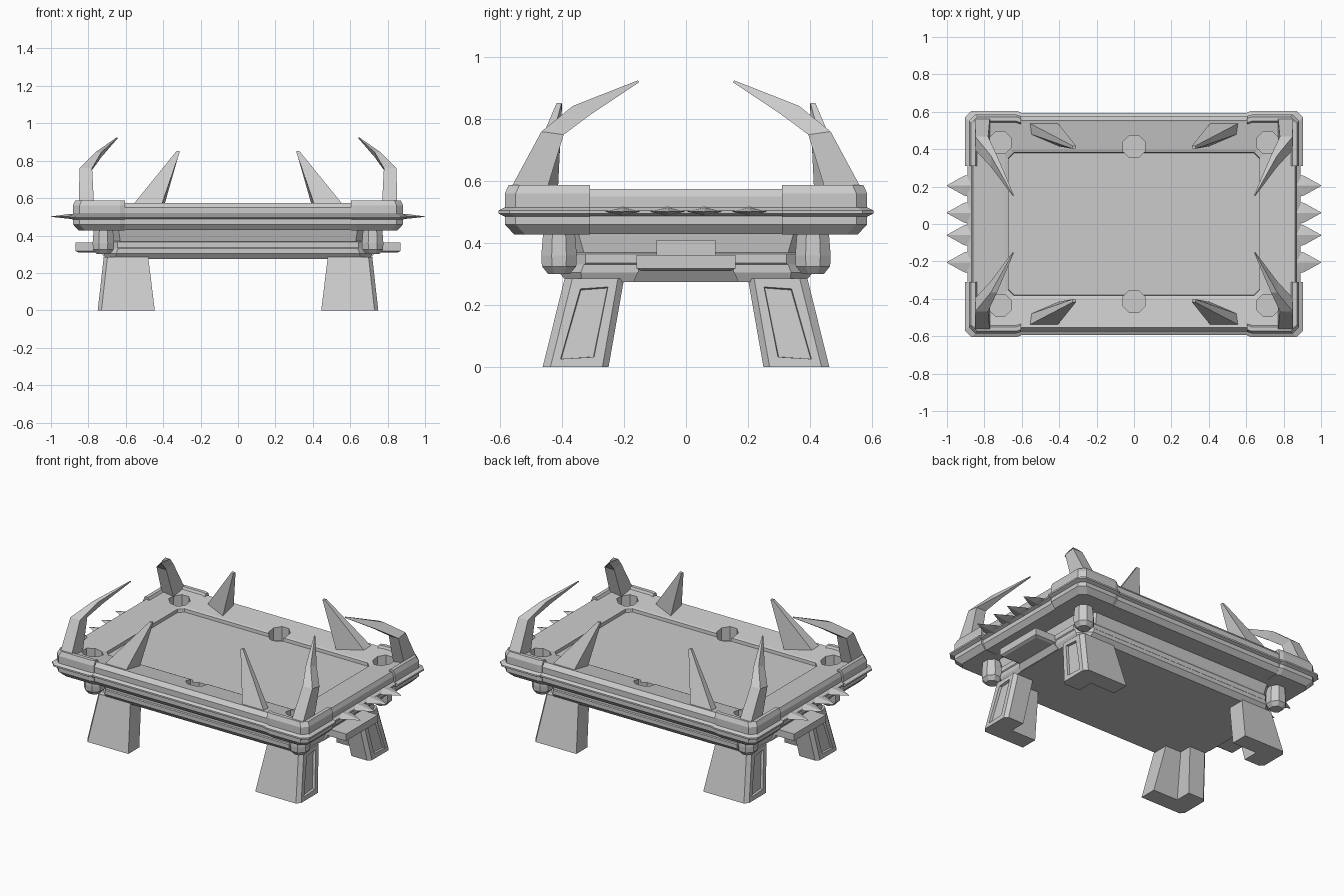
import bpy, bmesh
from math import cos, sin, pi

if "Cube" in bpy.data.objects:
    bpy.data.objects.remove(bpy.data.objects["Cube"])


def finish(name, bm):
    bmesh.ops.recalc_face_normals(bm, faces=bm.faces[:])
    me = bpy.data.meshes.new(name)
    bm.to_mesh(me)
    bm.free()
    ob = bpy.data.objects.new(name, me)
    bpy.context.collection.objects.link(ob)
    return ob


def loft(bm, rings):
    """Skin a stack of equal-length closed rings; returns the side faces ring by ring."""
    vs = [[bm.verts.new(p) for p in r] for r in rings]
    n = len(vs[0])
    sides = []
    for a, b in zip(vs, vs[1:]):
        for i in range(n):
            j = (i + 1) % n
            sides.append(bm.faces.new((a[i], a[j], b[j], b[i])))
    bm.faces.new(vs[0][::-1])
    bm.faces.new(vs[-1])
    return sides


def rect(hx, hy, z, c=0.03):
    """Rectangle ring with clipped corners."""
    return [(hx - c, hy, z), (hx, hy - c, z), (hx, c - hy, z), (hx - c, -hy, z),
            (c - hx, -hy, z), (-hx, c - hy, z), (-hx, hy - c, z), (c - hx, hy, z)]


def octagon(x, y, z, r):
    return [(x + r * cos(pi * (k + .5) / 4), y + r * sin(pi * (k + .5) / 4), z) for k in range(8)]


def flip(rings, sx, sy):
    return [[(sx * x, sy * y, z) for x, y, z in r] for r in rings]


def build(name, rings):
    bm = bmesh.new()
    loft(bm, rings)
    return finish(name, bm)


def box(name, x0, x1, y0, y1, z0, z1):
    return build(name, [[(x0, y0, z), (x1, y0, z), (x1, y1, z), (x0, y1, z)] for z in (z0, z1)])


# table top: outer rail profile, sloping cushions and the sunken playing bed
table_top = build("table_top", [
    rect(.845, .55, .43), rect(.87, .575, .46), rect(.87, .575, .487),
    rect(.89, .593, .495), rect(.89, .593, .505), rect(.872, .575, .515),
    rect(.872, .575, .55), rect(.86, .553, .575), rect(.85, .543, .573),
    rect(.69, .395, .55), rect(.672, .382, .545), rect(.67, .38, .525)])

# six pockets cut as octagonal wells
bm = bmesh.new()
for sy in (1, -1):
    for x, y in ((-.715, .435), (0, .415), (.715, .435)):
        loft(bm, [octagon(x, sy * y, .475, .064), octagon(x, sy * y, .65, .064)])
cutter = finish("pocket_cutter", bm)
cutter.hide_render = True
mod = table_top.modifiers.new("pockets", 'BOOLEAN')
mod.operation, mod.solver, mod.object = 'DIFFERENCE', 'EXACT', cutter
bpy.context.view_layer.objects.active = table_top
bpy.ops.object.modifier_apply(modifier=mod.name)
bpy.data.objects.remove(cutter)

# lower cabinet with clipped corners, stepped in towards the floor
build("cabinet", [rect(.705, .385, .275, .05), rect(.72, .41, .305, .07), rect(.72, .41, .33, .08),
                  rect(.725, .405, .335, .08), rect(.725, .405, .365, .08),
                  rect(.71, .41, .37, .08), rect(.72, .43, .44, .08)])

# corner guard section as (inset from outer edge, height)
guard = [(.13, .428), (.05, .428), (.02, .46), (.02, .485), (0, .495), (0, .505),
         (.02, .515), (.02, .56), (.032, .587), (.055, .587), (.07, .56)]
# horn section as (x in, x out, y in, z in, y out, z out)
horn = [(.77, .85, .455, .555, .572, .565), (.78, .848, .395, .75, .467, .76),
        (.732, .765, .305, .817, .365, .843), (.643, .648, .15, .92, .156, .925)]


def leg_ring(x0, x1, y0, y1, z):
    t = .13
    return [(x0, y1, z), (x1 - .02, y1, z), (x1, y1 - .025, z), (x1, y0 + .02, z),
            (x1 - .02, y0, z), (x1 - t, y0, z), (x1 - t, y1 - t + .02, z), (x0, y1 - t + .02, z)]


for sx in (1, -1):
    side = "right" if sx > 0 else "left"
    for sy in (1, -1):
        tag = ("back_" if sy > 0 else "front_") + side

        # corner guard wrapped round the outside of the rail
        stations = []
        for k in range(5):
            ring = []
            for d, z in guard:
                hx, hy, c = .903 - d, .605 - d, .035
                ring.append([(.605, hy - .008, z), (.63, hy, z), (hx - c, hy, z),
                             (hx, hy - c, z), (hx, .31, z)][k])
            stations.append(ring)
        build("corner_guard_" + tag, flip(stations, sx, sy))

        # curved corner horn
        build("horn_" + tag, flip([[(a, yi, zi), (b, yi, zi), (b, yo, zo), (a, yo, zo)]
                                   for a, b, yi, zi, yo, zo in horn], sx, sy))

        # straight spike leaning inwards on the long rail
        build("rail_spike_" + tag, flip([
            [(.40, .415, .54), (.565, .485, .54), (.565, .542, .56), (.41, .542, .56)],
            [(.312, .40, .85), (.328, .402, .852), (.328, .418, .852), (.31, .418, .85)]], sx, sy))

        # faceted knob under the corner
        build("corner_knob_" + tag, flip([
            octagon(.72, .41, .30, .038), octagon(.72, .41, .325, .06),
            octagon(.72, .41, .36, .062), octagon(.72, .41, .44, .055)], sx, sy))

        # L-shaped splayed leg with a recessed end panel
        bm = bmesh.new()
        faces = loft(bm, flip([leg_ring(.445, .75, .25, .463, 0),
                               leg_ring(.48, .718, .20, .392, .285)], sx, sy))
        bmesh.ops.recalc_face_normals(bm, faces=bm.faces[:])
        panel = [faces[2]]
        bmesh.ops.inset_individual(bm, faces=panel, thickness=.042, depth=0)
        bmesh.ops.inset_individual(bm, faces=panel, thickness=.003, depth=-.015)
        finish("leg_" + tag, bm)

        # flat teeth along the end rail
        for i, y in enumerate((.06, .205)):
            build(f"end_tooth_{i}_{tag}", flip([
                [(.86, y - .065, .502), (.86, y, .486), (.86, y + .065, .502), (.86, y, .518)],
                [(.91, y - .052, .502), (.91, y, .49), (.91, y + .052, .502), (.91, y, .514)],
                [(1, y - .002, .501), (1, y, .5), (1, y + .002, .501), (1, y, .502)]], sx, sy))

    # end ledge, its underside and the plate above it
    build("end_ledge_" + side, flip([
        [(.68, -.145, .31), (.855, -.145, .31), (.855, .145, .31), (.68, .145, .31)],
        [(.68, -.16, .318), (.87, -.16, .318), (.87, .16, .318), (.68, .16, .318)],
        [(.68, -.16, .362), (.87, -.16, .362), (.87, .16, .362), (.68, .16, .362)]], sx, 1))
    build("ledge_support_" + side, flip([
        [(.66, -.17, .276), (.71, -.17, .276), (.71, .17, .276), (.66, .17, .276)],
        [(.66, -.15, .32), (.74, -.15, .32), (.74, .15, .32), (.66, .15, .32)]], sx, 1))
    box("end_plate_" + side, sx * .68, sx * .74, -.095, .095, .36, .41)
